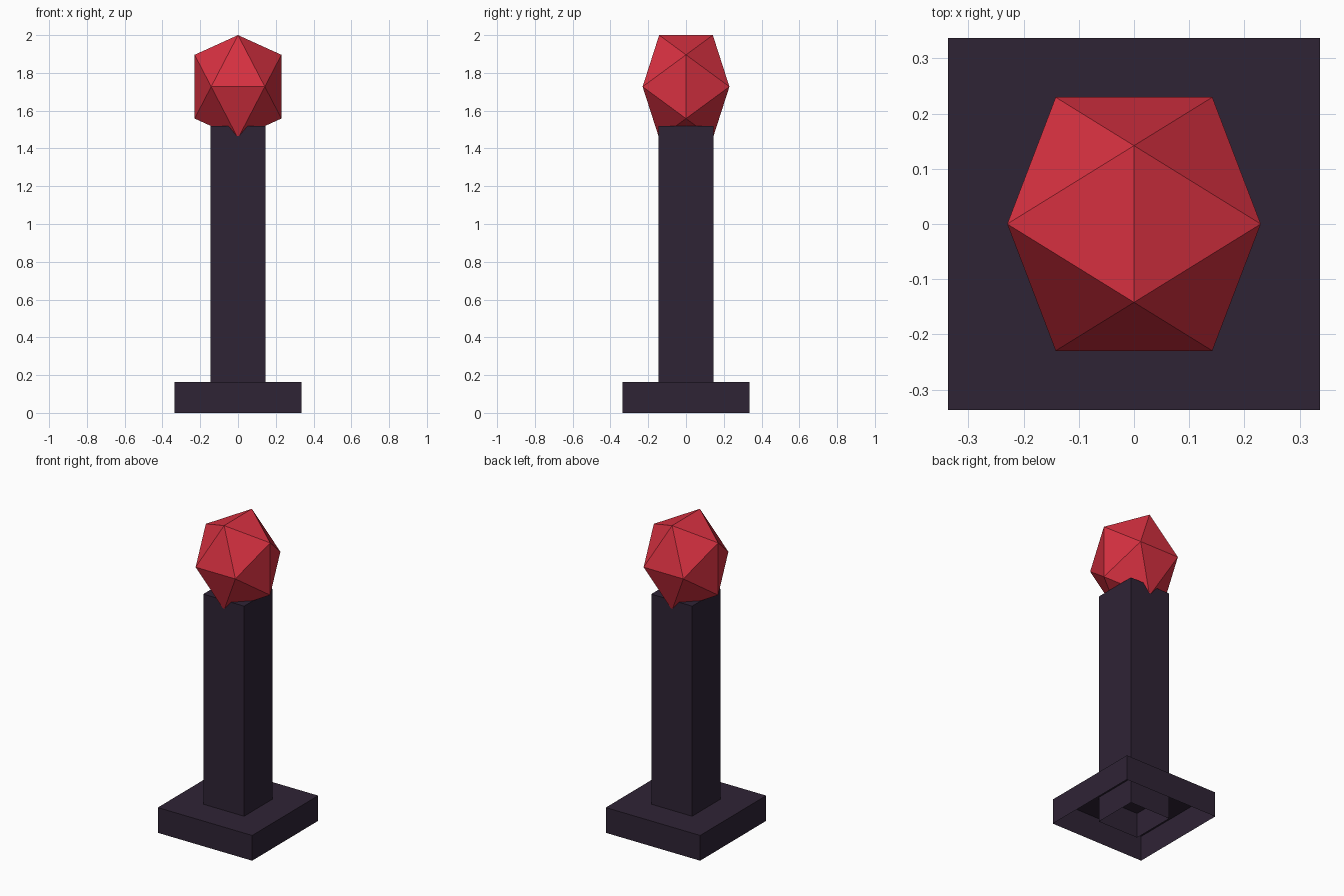
import bpy
import bmesh
from mathutils import Vector

cube = bpy.data.objects.get("Cube")
if cube:
    bpy.data.objects.remove(cube, do_unlink=True)


def make_material(name, color):
    mat = bpy.data.materials.new(name)
    mat.use_nodes = True
    mat.diffuse_color = color
    mat.node_tree.nodes["Principled BSDF"].inputs["Base Color"].default_value = color
    return mat


def make_object(name, bm, mat):
    mesh = bpy.data.meshes.new(name)
    bmesh.ops.recalc_face_normals(bm, faces=bm.faces[:])
    bm.to_mesh(mesh)
    bm.free()
    mesh.materials.append(mat)
    obj = bpy.data.objects.new(name, mesh)
    bpy.context.collection.objects.link(obj)
    return obj


def open_box(name, width, height, mat):
    """Square box standing on the ground, with no bottom face."""
    bm = bmesh.new()
    bmesh.ops.create_cube(bm, size=1)
    bottom = [f for f in bm.faces if f.normal.z < -0.5]
    bmesh.ops.delete(bm, geom=bottom, context="FACES_ONLY")
    for v in bm.verts:
        v.co = Vector((v.co.x * width, v.co.y * width, (v.co.z + 0.5) * height))
    return make_object(name, bm, mat)


dark = make_material("dark purple", (0.028, 0.017, 0.036, 1))
red = make_material("crystal red", (0.68, 0.030, 0.052, 1))

# Plinth and column, both hollow from below
open_box("base", 0.674, 0.163, dark)
open_box("column", 0.292, 1.52, dark)

# Faceted gem: a slightly stretched icosahedron with an edge on top
bm = bmesh.new()
golden = (1 + 5 ** 0.5) / 2
radius = 0.142
stretch = 1.188
for a in (-1, 1):
    for b in (-golden, golden):
        for corner in ((a, b, 0), (0, a, b), (b, 0, a)):
            x, y, z = (c * radius for c in corner)
            bm.verts.new((x, y, z * stretch + 1.727))
bmesh.ops.convex_hull(bm, input=bm.verts[:])
make_object("gem", bm, red)
